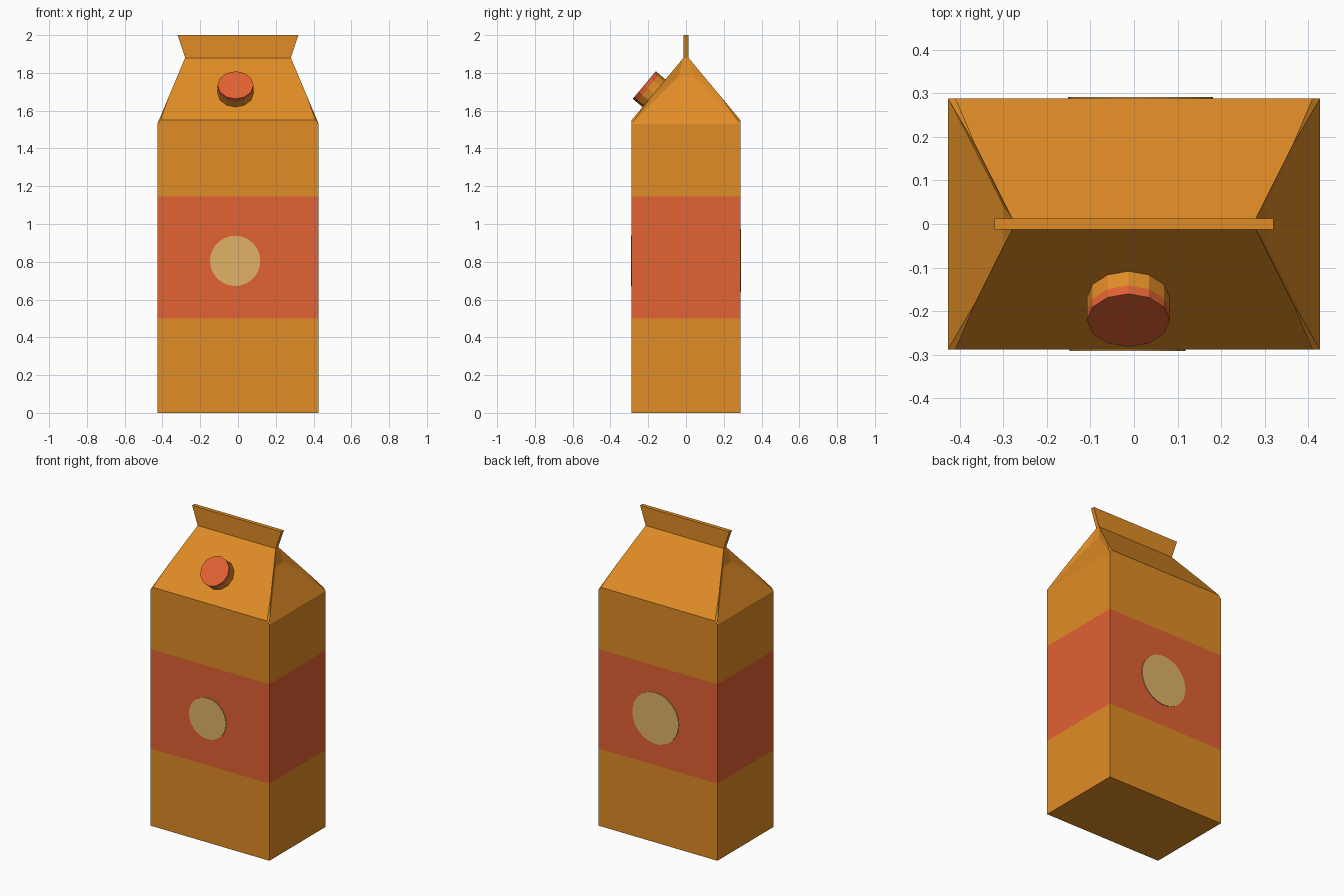
import bpy, bmesh, math
from mathutils import Vector

if "Cube" in bpy.data.objects:
    bpy.data.objects.remove(bpy.data.objects["Cube"], do_unlink=True)


def material(name, color):
    m = bpy.data.materials.new(name)
    m.use_nodes = True
    m.diffuse_color = color
    m.node_tree.nodes["Principled BSDF"].inputs["Base Color"].default_value = color
    return m


orange = material("carton_orange", (0.75, 0.265, 0.019, 1))
red = material("band_red_orange", (0.76, 0.122, 0.033, 1))
cream = material("label_cream", (0.745, 0.45, 0.133, 1))


def make_object(name, bm, *mats):
    mesh = bpy.data.meshes.new(name)
    bm.to_mesh(mesh)
    bm.free()
    for m in mats:
        mesh.materials.append(m)
    ob = bpy.data.objects.new(name, mesh)
    bpy.context.collection.objects.link(ob)
    return ob


# Carton: one quarter, mirrored across x and y
W, D, EAVE, FOLD = 0.427, 0.288, 1.55, 1.53
RIDGE, TOP, FIN, TUCK = 1.88, 2.0, 0.013, 0.04
points = {
    "base_mid": (0, 0, 0), "base_front": (0, -D, 0),
    "base_corner": (W, -D, 0), "base_side": (W, 0, 0),
    "eave_front": (0, -D, EAVE), "eave_corner": (0.41, -D, EAVE),
    "fold_corner": (W, -D, FOLD), "fold_in": (W, -TUCK, FOLD),
    "fold_mid": (W, 0, FOLD), "kink": (0.364, -0.18, 1.68),
    "tuck": (0.30, -TUCK, 1.78), "tuck_mid": (0.30, 0, 1.78),
    "ridge_front": (0, -FIN, RIDGE), "ridge_end": (0.28, -FIN, RIDGE),
    "ridge_mid": (0.28, 0, RIDGE), "fin_front": (0, -FIN, TOP),
    "fin_end": (0.32, -FIN, TOP), "fin_mid": (0.32, 0, TOP),
    "fin_centre": (0, 0, TOP),
}
panels = [
    "base_front base_mid base_side base_corner",
    "base_front base_corner fold_corner eave_corner eave_front",
    "base_corner base_side fold_mid fold_in fold_corner",
    "eave_front eave_corner kink ridge_end ridge_front",
    "eave_corner fold_corner kink",
    "fold_corner tuck kink",
    "kink tuck ridge_end",
    "fold_corner fold_in tuck",
    "fold_in fold_mid tuck_mid tuck",
    "tuck tuck_mid ridge_mid ridge_end",
    "ridge_front ridge_end fin_end fin_front",
    "ridge_end ridge_mid fin_mid fin_end",
    "fin_front fin_end fin_mid fin_centre",
]
BAND = (0.5, 1.145)
bm = bmesh.new()
verts = {k: bm.verts.new(co) for k, co in points.items()}
for p in panels:
    bm.faces.new([verts[k] for k in p.split()])
# Coloured band around the walls
for z in BAND:
    bmesh.ops.bisect_plane(bm, geom=bm.verts[:] + bm.edges[:] + bm.faces[:],
                           plane_co=(0, 0, z), plane_no=(0, 0, 1))
for f in bm.faces:
    f.material_index = int(BAND[0] < f.calc_center_median().z < BAND[1])
carton = make_object("carton", bm, orange, red)
mirror = carton.modifiers.new("mirror", "MIRROR")
mirror.use_axis = (True, True, False)
mirror.use_clip = True


def disc(name, sides, radius, depth, base, normal, mat):
    """Cylinder rising from base along normal."""
    bm = bmesh.new()
    bmesh.ops.create_cone(bm, cap_ends=True, segments=sides, radius1=radius,
                          radius2=radius, depth=depth)
    n = Vector(normal).normalized()
    bmesh.ops.transform(bm, matrix=n.to_track_quat("Z", "Y").to_matrix().to_4x4(),
                        verts=bm.verts)
    bmesh.ops.translate(bm, vec=Vector(base) + n * depth / 2, verts=bm.verts)
    return make_object(name, bm, mat)


# Round labels on both broad walls
disc("front_label", 32, 0.133, 0.004, (-0.015, -D, 0.805), (0, -1, 0), cream)
disc("back_label", 32, 0.166, 0.004, (0.015, D, 0.807), (0, 1, 0), cream)

# Pouring spout and its screw cap, square to the front roof panel
axis = Vector((0, EAVE - RIDGE, D - FIN)).normalized()
seat = Vector((-0.013, -0.169, 1.692))
disc("spout", 12, 0.095, 0.043, seat, axis, orange)
disc("screw_cap", 12, 0.095, 0.025, seat + axis * 0.043, axis, red)
